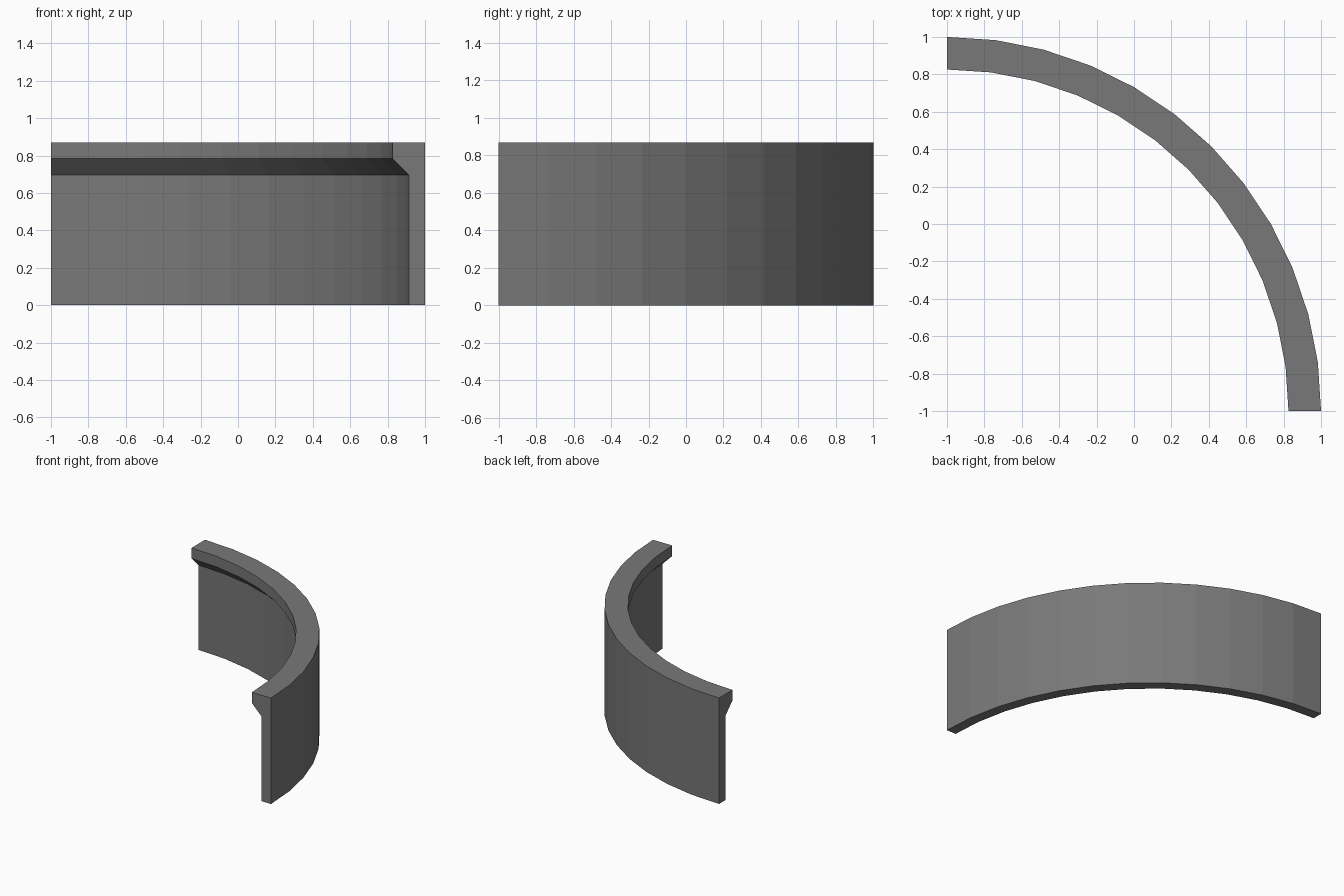
import bpy, bmesh, math

if "Cube" in bpy.data.objects:
    bpy.data.objects.remove(bpy.data.objects["Cube"])

SEGMENTS = 12
CENTRE = (-1.0, -1.0)

# Wall cross-section with inward lip: (radius, height)
PROFILE = [(2.0, 0.0), (2.0, 0.87), (1.826, 0.87),
           (1.826, 0.783), (1.913, 0.696), (1.913, 0.0)]

bm = bmesh.new()

# Sweep the section through a quarter turn
rings = []
for i in range(SEGMENTS + 1):
    a = math.radians(90) * i / SEGMENTS
    rings.append([bm.verts.new((CENTRE[0] + r * math.cos(a),
                                CENTRE[1] + r * math.sin(a), z))
                  for r, z in PROFILE])

n = len(PROFILE)
for r0, r1 in zip(rings, rings[1:]):
    for j in range(n):
        k = (j + 1) % n
        bm.faces.new((r0[j], r1[j], r1[k], r0[k]))

# End caps
bm.faces.new(rings[0])
bm.faces.new(rings[-1][::-1])
bmesh.ops.recalc_face_normals(bm, faces=bm.faces[:])

mesh = bpy.data.meshes.new("curved_wall_corner")
bm.to_mesh(mesh)
bm.free()

# Dark grey surface
mat = bpy.data.materials.new("dark_grey")
mat.diffuse_color = (0.19, 0.19, 0.19, 1.0)
mat.use_nodes = True
mat.node_tree.nodes["Principled BSDF"].inputs["Base Color"].default_value = mat.diffuse_color
mesh.materials.append(mat)
bpy.context.collection.objects.link(bpy.data.objects.new("curved_wall_corner", mesh))
